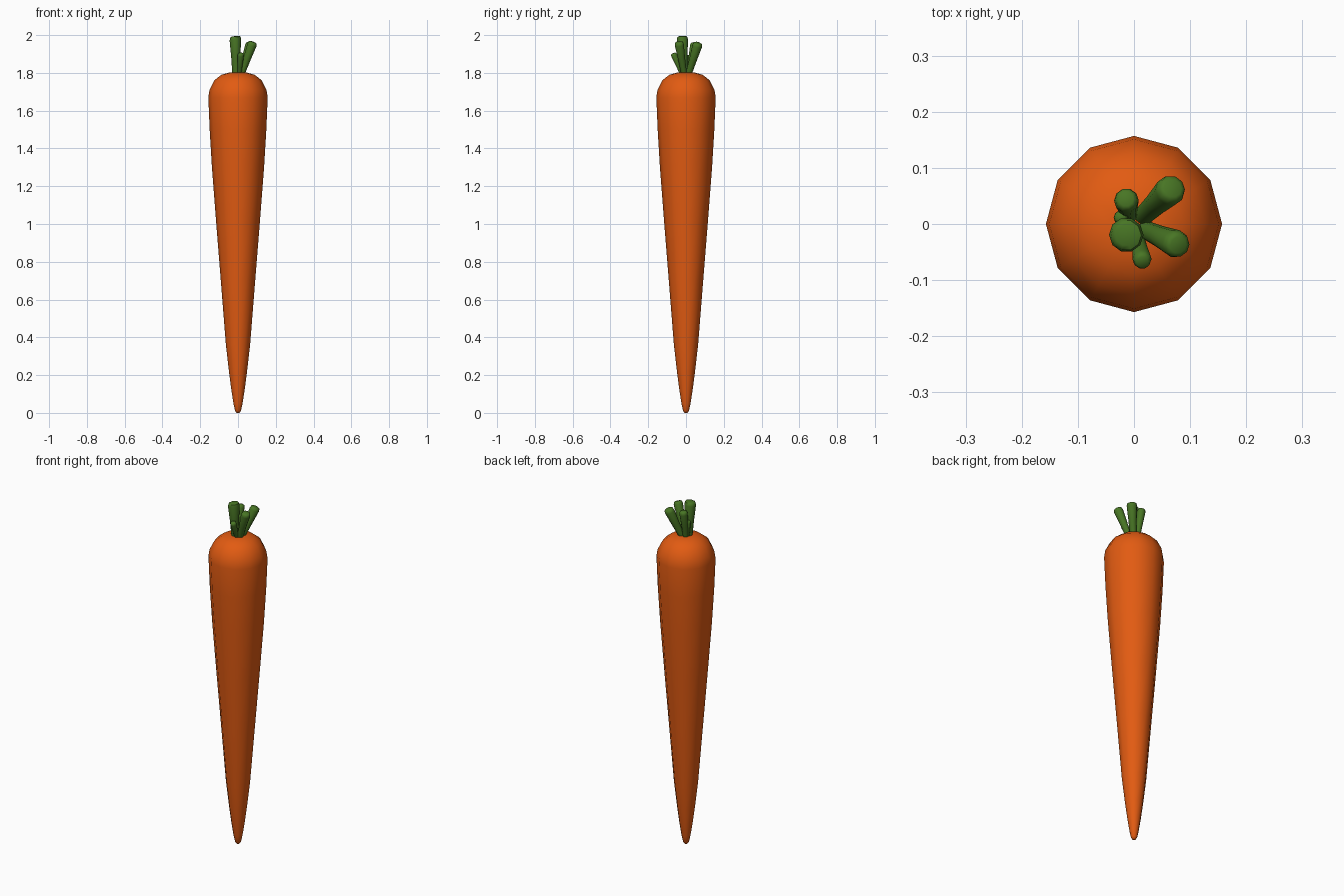
import bpy, bmesh, math
from mathutils import Vector

if "Cube" in bpy.data.objects:
    bpy.data.objects.remove(bpy.data.objects["Cube"])


def material(name, rgb):
    m = bpy.data.materials.new(name)
    m.diffuse_color = (*rgb, 1)
    m.use_nodes = True
    m.node_tree.nodes["Principled BSDF"].inputs["Base Color"].default_value = m.diffuse_color
    return m


orange = material("carrot orange", (0.76, 0.105, 0.006))
green = material("leaf green", (0.065, 0.18, 0.018))


def lathe(name, rings, sides, mat, angle):
    """Skin round rings given as (centre, axis, radius) and cap both ends."""
    bm = bmesh.new()
    loops = []
    for centre, axis, radius in rings:
        q = Vector((0, 0, 1)).rotation_difference(axis)
        loops.append([bm.verts.new(Vector(centre) + q @ Vector((
            radius * math.cos(2 * math.pi * i / sides),
            radius * math.sin(2 * math.pi * i / sides), 0)))
            for i in range(sides)])
    for a, b in zip(loops, loops[1:]):
        for i in range(sides):
            j = (i + 1) % sides
            bm.faces.new((a[i], a[j], b[j], b[i]))
    bm.faces.new(loops[0][::-1])
    bm.faces.new(loops[-1])
    me = bpy.data.meshes.new(name)
    bm.to_mesh(me)
    bm.free()
    me.materials.append(mat)
    ob = bpy.data.objects.new(name, me)
    bpy.context.collection.objects.link(ob)
    bpy.ops.object.select_all(action='DESELECT')
    bpy.context.view_layer.objects.active = ob
    ob.select_set(True)
    bpy.ops.object.shade_smooth_by_angle(angle=math.radians(angle))
    return ob


# Root: tapered twelve-sided body with rounded shoulder
up = Vector((0, 0, 1))
profile = [(0, 0.008), (0.012, 0.016), (0.05, 0.024), (0.12, 0.035),
           (0.22, 0.048), (0.36, 0.064), (0.7, 0.091), (1.0, 0.115),
           (1.3, 0.138), (1.5, 0.150), (1.67, 0.157), (1.71, 0.151),
           (1.76, 0.126), (1.79, 0.088), (1.802, 0.045), (1.802, 0.012)]
lathe("carrot_root", [((0, 0, z), up, r) for z, r in profile], 12, orange, 60)

# Stalks: base xy, tip centre, tip radius
stalks = [((0.012, 0.010), (0.068, 0.063, 1.955), 0.027),
          ((0.015, -0.008), (0.078, -0.037, 1.96), 0.025),
          ((-0.010, -0.010), (-0.014, -0.020, 1.99), 0.031),
          ((-0.008, 0.012), (-0.014, 0.044, 1.955), 0.022),
          ((0.006, -0.016), (0.015, -0.066, 1.90), 0.017),
          ((-0.014, 0.004), (-0.024, 0.012, 1.89), 0.013)]
for n, ((bx, by), tip, r) in enumerate(stalks, 1):
    base, tip = Vector((bx, by, 1.78)), Vector(tip)
    axis = (tip - base).normalized()
    if n == 3:
        axis = Vector((-0.12, -0.05, 1)).normalized()
    rings = [(base, up, r * 0.62),
             (base.lerp(tip, 0.5), axis, r * 0.78),
             (base.lerp(tip, 0.93), axis, r),
             (tip, axis, r * 0.88),
             (tip + axis * 0.004, axis, r * 0.6)]
    lathe(f"leaf_stalk_{n}", rings, 10, green, 50)
